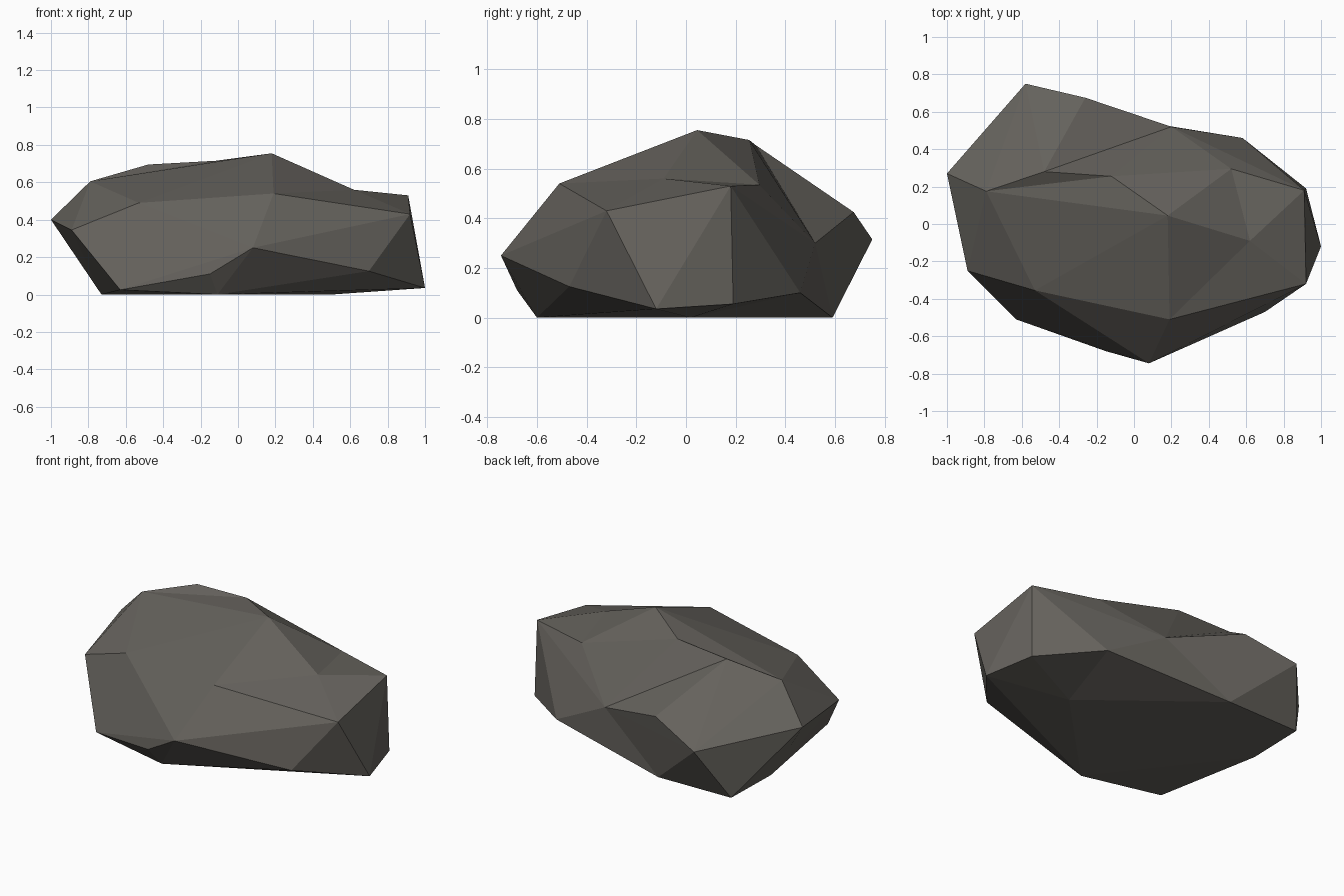
import bpy
import bmesh

cube = bpy.data.objects.get("Cube")
if cube:
    bpy.data.objects.remove(cube, do_unlink=True)

# One stone colour
stone = bpy.data.materials.new("dark_stone")
stone.use_nodes = True
colour = (0.13, 0.122, 0.108, 1.0)
stone.diffuse_color = colour
bsdf = stone.node_tree.nodes["Principled BSDF"]
bsdf.inputs["Base Color"].default_value = colour
bsdf.inputs["Roughness"].default_value = 0.9

# Corners of the rock: crown, shoulder, sides and foot
corner = dict(
    peak=(.18, .045, .755), ridge=(-.12, .255, .715), crest=(-.48, .28, .695),
    brow=(-.79, .175, .605), tip=(-1, .27, .4), dip=(.62, -.09, .56),
    back_rim=(.52, .295, .535), east_rim=(.91, .18, .53),
    front_rim=(.19, -.51, .54), west_rim=(-.53, -.355, .49),
    west_side=(-.89, -.25, .345), east_side=(.92, -.32, .43),
    nose=(.08, -.745, .25), chin=(-.15, -.68, .11), jaw=(.7, -.47, .125),
    notch=(.2, .52, .3), tail=(-.26, .675, .425), heel=(-.58, .75, .315),
    east_foot=(1, -.12, .035), back_east=(.92, .19, .055),
    back_foot=(.58, .46, .1), west_foot=(-.63, -.51, .025),
    front_base=(-.11, -.6, 0), mid_base=(.5, .02, 0), tail_base=(-.22, .59, 0),
    heel_base=(-.72, .58, 0), west_base=(-.73, .2, 0),
)


def lobe(name, names):
    """Convex stone lobe spanning the named corners."""
    bm = bmesh.new()
    for n in names.split():
        bm.verts.new(corner[n])
    hull = bmesh.ops.convex_hull(bm, input=bm.verts)
    loose = {g for g in hull["geom_interior"] + hull["geom_unused"]
             if isinstance(g, bmesh.types.BMVert)}
    bmesh.ops.delete(bm, geom=list(loose), context="VERTS")
    bmesh.ops.recalc_face_normals(bm, faces=bm.faces)
    mesh = bpy.data.meshes.new(name)
    bm.to_mesh(mesh)
    bm.free()
    mesh.materials.append(stone)
    ob = bpy.data.objects.new(name, mesh)
    bpy.context.scene.collection.objects.link(ob)
    return ob


# The rock is a main mass with three overlapping lobes
rock = lobe("rock", "peak ridge brow dip back_rim front_rim west_rim west_side nose chin "
            "jaw notch back_foot west_foot front_base mid_base tail_base heel_base west_base")
lobes = [
    lobe("east_lobe", "dip back_rim east_rim front_rim east_side nose jaw notch "
         "east_foot back_east back_foot front_base mid_base"),
    lobe("crest_lobe", "brow crest ridge notch mid_base"),
    lobe("shoulder_lobe", "tip brow crest notch tail heel west_side "
         "tail_base heel_base west_base mid_base"),
]

# Fuse the lobes into one skin
for part in lobes:
    part.hide_render = True
    mod = rock.modifiers.new(part.name, "BOOLEAN")
    mod.operation = "UNION"
    mod.solver = "EXACT"
    mod.object = part
bpy.context.view_layer.update()
graph = bpy.context.evaluated_depsgraph_get()
skin = bpy.data.meshes.new_from_object(rock.evaluated_get(graph))
rock.modifiers.clear()
rock.data = skin
for part in lobes:
    bpy.data.objects.remove(part, do_unlink=True)
skin.materials.clear()
skin.materials.append(stone)
for face in skin.polygons:
    face.use_smooth = False
    face.material_index = 0
